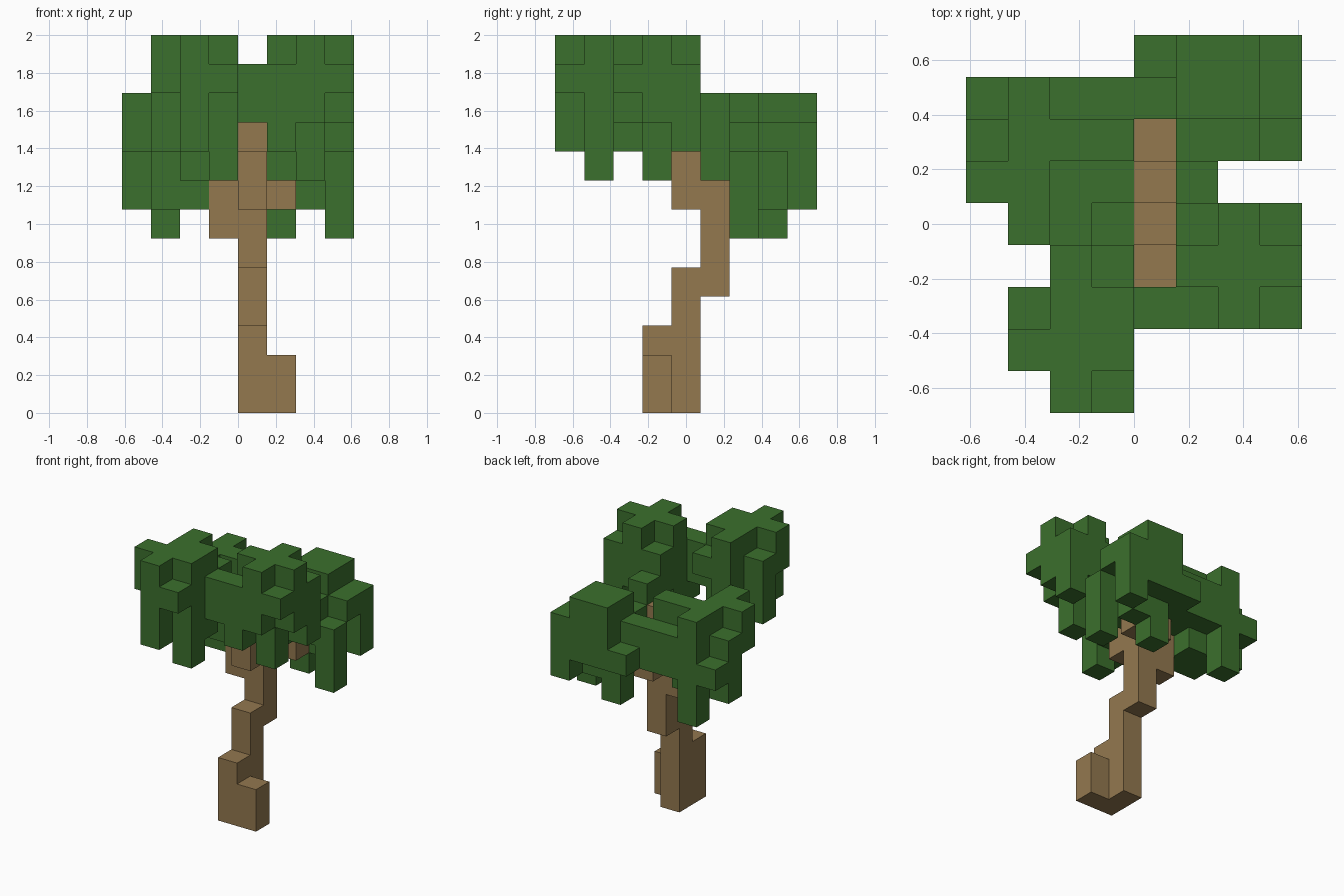
import bpy
import bmesh
from mathutils import Vector

if "Cube" in bpy.data.objects:
    bpy.data.objects.remove(bpy.data.objects["Cube"], do_unlink=True)

UNIT = 2 / 13          # edge of one block
Y_START = -4.5         # front edge of the first row, in blocks


def make_material(name, colour):
    mat = bpy.data.materials.new(name)
    mat.use_nodes = True
    mat.diffuse_color = colour
    mat.node_tree.nodes["Principled BSDF"].inputs["Base Color"].default_value = colour
    return mat


def block_object(name, columns, material):
    """Build a blocky solid from columns of (x, row, bottom, top)."""
    cells = {(x, row, z) for x, row, low, high in columns for z in range(low, high)}
    bm = bmesh.new()
    for cell in cells:
        centre = Vector(cell) + Vector((0.5, Y_START + 0.5, 0.5))
        for axis in range(3):
            for sign in (-1, 1):
                neighbour = list(cell)
                neighbour[axis] += sign
                if tuple(neighbour) in cells:
                    continue
                # Only outer faces are made
                normal, u, v = Vector(), Vector(), Vector()
                normal[axis] = sign / 2
                u[(axis + 1) % 3] = 0.5
                v[(axis + 2) % 3] = sign / 2
                corners = (-u - v, u - v, u + v, v - u)
                bm.faces.new([bm.verts.new((centre + normal + c) * UNIT) for c in corners])
    bmesh.ops.remove_doubles(bm, verts=bm.verts, dist=UNIT / 100)
    bmesh.ops.dissolve_limit(bm, angle_limit=0.01, verts=bm.verts, edges=bm.edges)
    mesh = bpy.data.meshes.new(name)
    bm.to_mesh(mesh)
    bm.free()
    mesh.materials.append(material)
    obj = bpy.data.objects.new(name, mesh)
    bpy.context.collection.objects.link(obj)
    return obj


bark = make_material("bark brown", (0.292, 0.188, 0.078, 1))
leaf = make_material("leaf green", (0.044, 0.162, 0.026, 1))

# Stepped trunk with root stub and short branches
trunk = [
    (0, 3, 0, 3), (1, 3, 0, 2), (0, 4, 0, 5),
    (0, 5, 4, 10), (0, 4, 7, 9),
    (-1, 5, 6, 8), (0, 6, 7, 8), (1, 6, 7, 8),
]

# High leaf clump, front at -x
front_right_leaves = [
    (-2, 0, 9, 13), (-1, 0, 11, 12),
    (-3, 1, 11, 13), (-2, 1, 9, 13), (-1, 1, 8, 13),
    (-3, 2, 9, 12), (-2, 2, 9, 13), (-1, 2, 9, 13),
    (-2, 3, 10, 13), (-1, 3, 11, 12),
]

# High leaf clump, front at +x
front_left_leaves = [
    (0, 2, 10, 12), (1, 2, 9, 12), (2, 2, 10, 13), (3, 2, 11, 12),
    (1, 3, 9, 13), (2, 3, 8, 13), (3, 3, 10, 13),
    (1, 4, 10, 12), (2, 4, 10, 13), (3, 4, 9, 12),
]

# Low leaf clump, back at -x
back_right_leaves = [
    (-3, 4, 9, 11), (-2, 4, 8, 10), (-1, 4, 8, 9),
    (-4, 5, 9, 11), (-3, 5, 7, 11), (-2, 5, 7, 10), (-1, 5, 8, 10),
    (-4, 6, 7, 10), (-3, 6, 7, 11), (-2, 6, 7, 11), (-1, 6, 8, 11),
    (-4, 7, 8, 9), (-3, 7, 6, 11), (-2, 7, 8, 10), (-1, 7, 8, 10),
]

# Low leaf clump, back at +x
back_left_leaves = [
    (1, 5, 8, 11),
    (1, 6, 8, 10), (2, 6, 8, 10), (3, 6, 6, 9),
    (0, 7, 8, 10), (1, 7, 6, 11), (2, 7, 7, 11), (3, 7, 9, 10),
    (0, 8, 8, 9), (1, 8, 8, 11), (2, 8, 8, 11), (3, 8, 7, 10),
]

block_object("trunk", trunk, bark)
block_object("front_right_leaves", front_right_leaves, leaf)
block_object("front_left_leaves", front_left_leaves, leaf)
block_object("back_right_leaves", back_right_leaves, leaf)
block_object("back_left_leaves", back_left_leaves, leaf)
